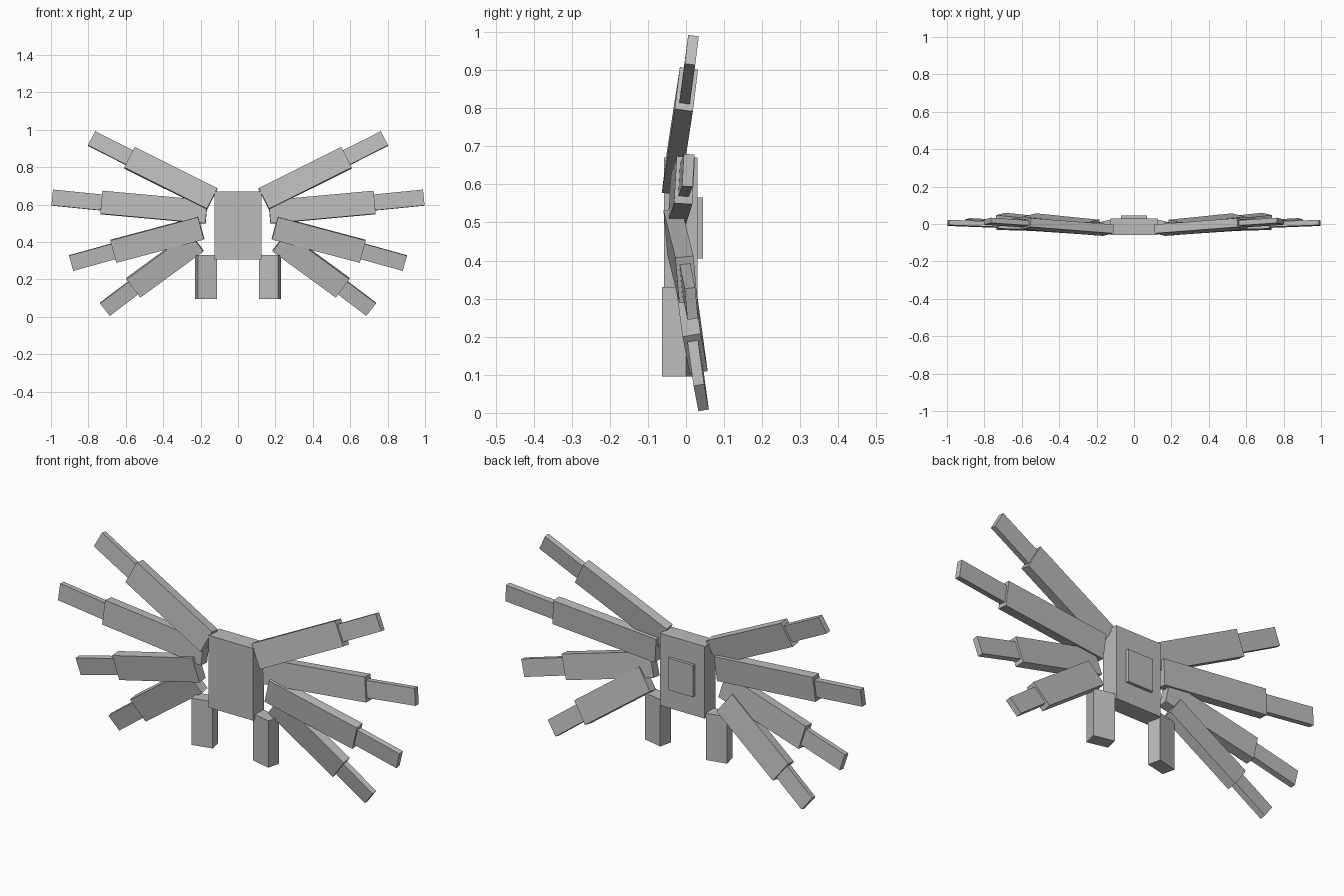
import bpy
import math
from mathutils import Vector, Matrix

cube = bpy.data.objects.get("Cube")
if cube:
    bpy.data.objects.remove(cube, do_unlink=True)

grey = bpy.data.materials.new("plain grey")
grey.use_nodes = True
grey.diffuse_color = (0.5, 0.5, 0.5, 1)
grey.node_tree.nodes["Principled BSDF"].inputs["Base Color"].default_value = (0.5, 0.5, 0.5, 1)


def box(name, size, matrix):
    """Flat-shaded box of the given size, placed by a matrix."""
    bpy.ops.mesh.primitive_cube_add(size=1)
    ob = bpy.context.object
    ob.name = ob.data.name = name
    ob.data.transform(matrix @ Matrix.Diagonal((*size, 1)))
    ob.data.materials.append(grey)
    return ob


def beam(name, start, end, width, thick, lean, side):
    """Box running from start to end; lean tips its upper edge towards +y."""
    a, b = Vector(start), Vector(end)
    a.x *= side
    b.x *= side
    along = (b - a).normalized()
    up = Vector((0, lean, 1))
    up = (up - along * up.dot(along)).normalized()
    depth = up.cross(along)
    rot = Matrix((along, depth, up)).transposed().to_4x4()
    return box(name, ((b - a).length, thick, width),
               Matrix.Translation((a + b) / 2) @ rot)


# Body and the raised plate on its back
box("body", (0.25, 0.088, 0.364), Matrix.Translation((0, -0.014, 0.488)))
box("back_plate", (0.14, 0.02, 0.16), Matrix.Translation((0, 0.035, 0.485)))

# Legs: root, knee, tip, lean
LEGS = {
    "top": ((0.138, -0.033, 0.63), (0.58, 0.001, 0.85), (0.783, 0.015, 0.953), 0.13),
    "upper": ((0.168, -0.02, 0.56), (0.73, -0.004, 0.611), (0.993, 0.006, 0.637), 0.06),
    "lower": ((0.197, -0.03, 0.475), (0.666, 0.001, 0.35), (0.892, 0.014, 0.287), -0.1),
    "bottom": ((0.222, -0.01, 0.402), (0.56, 0.024, 0.155), (0.712, 0.04, 0.04), -0.17),
}

for side, label in ((1, "left"), (-1, "right")):
    for name, (root, knee, tip, lean) in LEGS.items():
        beam(f"{label}_{name}_leg", root, knee, 0.124, 0.048, lean, side)
        beam(f"{label}_{name}_foot", knee, tip, 0.085, 0.028, lean, side)

    # Hanging fang, turned slightly outwards
    place = Matrix.Translation((side * 0.171, -0.02, 0.213))
    turn = Matrix.Rotation(math.radians(-13 * side), 4, "Z")
    box(f"{label}_fang", (0.104, 0.065, 0.236), place @ turn)
